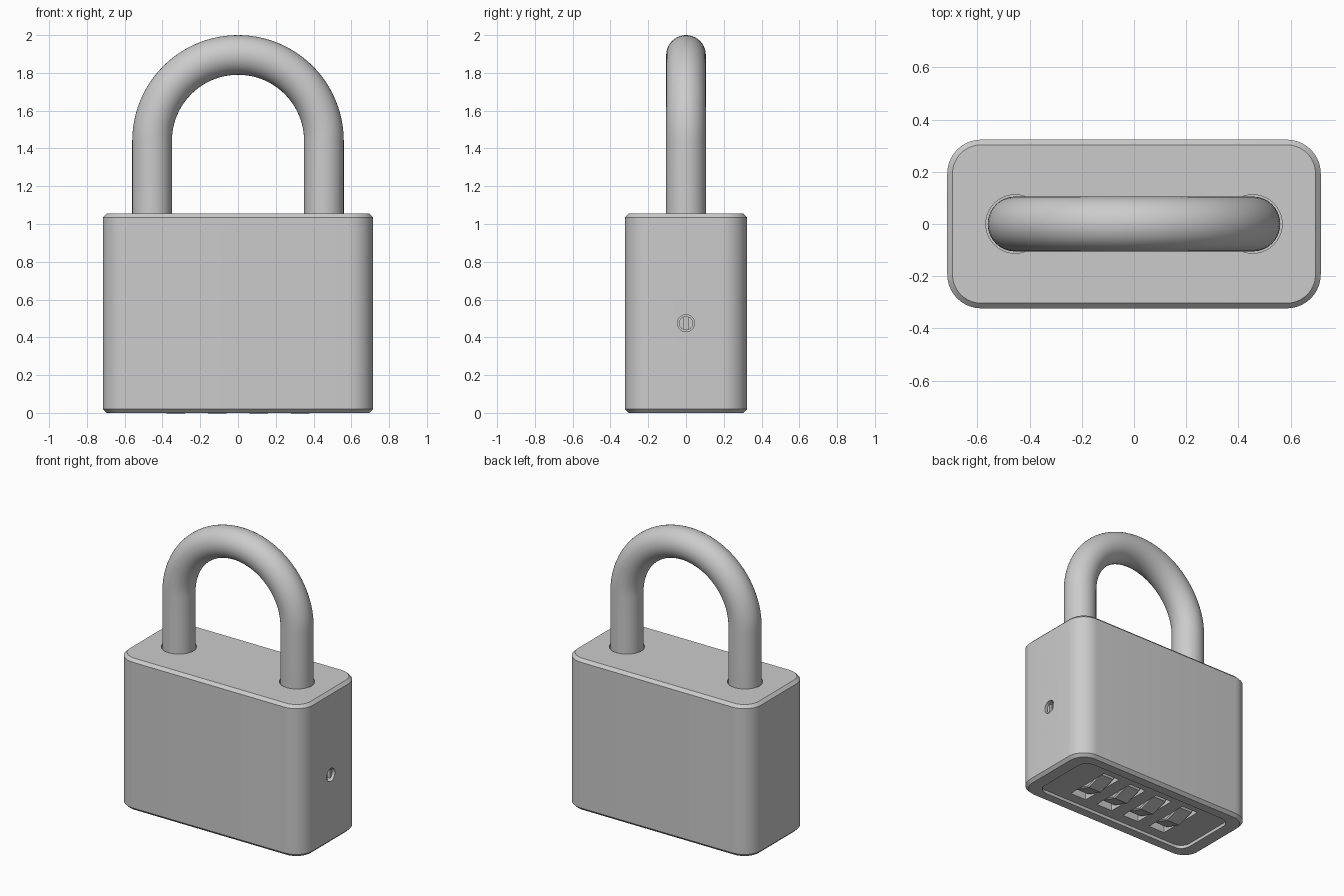
import bpy, bmesh, math
from mathutils import Matrix

cube = bpy.data.objects.get("Cube")
if cube:
    bpy.data.objects.remove(cube)

steel = bpy.data.materials.new("grey_steel")
steel.use_nodes = True
GREY = (0.6, 0.6, 0.6, 1)
steel.diffuse_color = GREY
steel.node_tree.nodes["Principled BSDF"].inputs["Base Color"].default_value = GREY


def finish(bm, name):
    """Turn a bmesh into a named steel object."""
    bmesh.ops.recalc_face_normals(bm, faces=bm.faces)
    mesh = bpy.data.meshes.new(name)
    bm.to_mesh(mesh)
    bm.free()
    mesh.materials.append(steel)
    obj = bpy.data.objects.new(name, mesh)
    bpy.context.collection.objects.link(obj)
    return obj


def smooth(obj):
    bpy.ops.object.select_all(action='DESELECT')
    obj.select_set(True)
    bpy.context.view_layer.objects.active = obj
    bpy.ops.object.shade_smooth_by_angle(angle=math.radians(30))


def loft(name, rings):
    """Skin a stack of equal point rings and cap both ends."""
    bm = bmesh.new()
    loops = [[bm.verts.new(p) for p in ring] for ring in rings]
    for a, b in zip(loops, loops[1:]):
        for i in range(len(a)):
            j = (i + 1) % len(a)
            bm.faces.new((a[i], a[j], b[j], b[i]))
    bm.faces.new(loops[0])
    bm.faces.new(loops[-1])
    return finish(bm, name)


def rounded_rect(hx, hy, r, z, steps=10):
    points = []
    for k, (sx, sy) in enumerate(((1, 1), (-1, 1), (-1, -1), (1, -1))):
        for i in range(steps + 1):
            a = (k + i / steps) * math.pi / 2
            points.append((sx * (hx - r) + r * math.cos(a),
                           sy * (hy - r) + r * math.sin(a), z))
    return points


def box(name, size, loc):
    bm = bmesh.new()
    bmesh.ops.create_cube(bm, size=1, matrix=Matrix.Translation(loc) @ Matrix.Diagonal((*size, 1)))
    return finish(bm, name)


def cylinder(name, r, depth, loc, axis='Z', sides=40, turn=0.0):
    bm = bmesh.new()
    m = Matrix.Translation(loc)
    if axis == 'X':
        m = m @ Matrix.Rotation(math.pi / 2, 4, 'Y')
    m = m @ Matrix.Rotation(turn, 4, 'Z')
    bmesh.ops.create_cone(bm, cap_ends=True, segments=sides, radius1=r, radius2=r, depth=depth, matrix=m)
    return finish(bm, name)


def cut(obj, cutters):
    """Subtract each cutter, then discard it."""
    bpy.context.view_layer.objects.active = obj
    for c in cutters:
        c.hide_render = True
        mod = obj.modifiers.new("cut", 'BOOLEAN')
        mod.operation, mod.solver, mod.object = 'DIFFERENCE', 'EXACT', c
        bpy.ops.object.modifier_apply(modifier=mod.name)
        bpy.data.objects.remove(c)


HX, HY, TOP, R, CH = 0.715, 0.323, 1.055, 0.13, 0.02
LEG, TUBE, BEND = 0.455, 0.105, 1.44
DIALS = [-0.33, -0.11, 0.11, 0.33]
SCREW_Z = 0.475

# Chamfered body block
body = loft("body", [
    rounded_rect(HX - CH, HY - CH, R - CH, 0),
    rounded_rect(HX, HY, R, CH),
    rounded_rect(HX, HY, R, TOP - CH),
    rounded_rect(HX - CH, HY - CH, R - CH, TOP)])

# Bottom recess, dial slots, shackle sockets and screw hole
cutters = [loft("recess_cutter", [rounded_rect(0.61, 0.24, 0.07, z) for z in (-0.1, 0.022)])]
cutters += [box("slot_cutter", (0.125, 0.335, 0.6), (x, 0, 0.15)) for x in DIALS]
cutters += [cylinder("socket_cutter", 0.112, 0.2, (s * LEG, 0, TOP)) for s in (-1, 1)]
cutters.append(cylinder("screw_hole_cutter", 0.045, 0.1, (HX, 0, SCREW_Z), 'X'))
cut(body, cutters)
smooth(body)

# Shackle: round tube swept up, over a half circle and down
path = [(LEG, 0.96, 0.0)]
path += [(LEG * math.cos(a), BEND + LEG * math.sin(a), a)
         for a in (math.pi * i / 48 for i in range(49))]
path.append((-LEG, 0.96, math.pi))
rings = []
for x, z, a in path:
    ring = []
    for i in range(40):
        t = math.tau * i / 40
        out = TUBE * math.cos(t)
        ring.append((x + out * math.cos(a), TUBE * math.sin(t), z + out * math.sin(a)))
    rings.append(ring)
smooth(loft("shackle", rings))

# Ten-sided number dials with a flat facing down
for n, x in enumerate(DIALS, 1):
    dial = cylinder(f"dial_{n}", 0.21, 0.115, (x, 0, 0.208), 'X', 10, math.pi / 10)
    bevel = dial.modifiers.new("edge_bevel", 'BEVEL')
    bevel.width, bevel.segments, bevel.angle_limit = 0.008, 1, math.radians(60)

# Slotted screw set into the side
screw = cylinder("side_screw", 0.037, 0.06, (HX - 0.045, 0, SCREW_Z), 'X')
cut(screw, [box("screw_slot_cutter", (0.04, 0.028, 0.1), (HX - 0.015, 0, SCREW_Z))])
smooth(screw)
